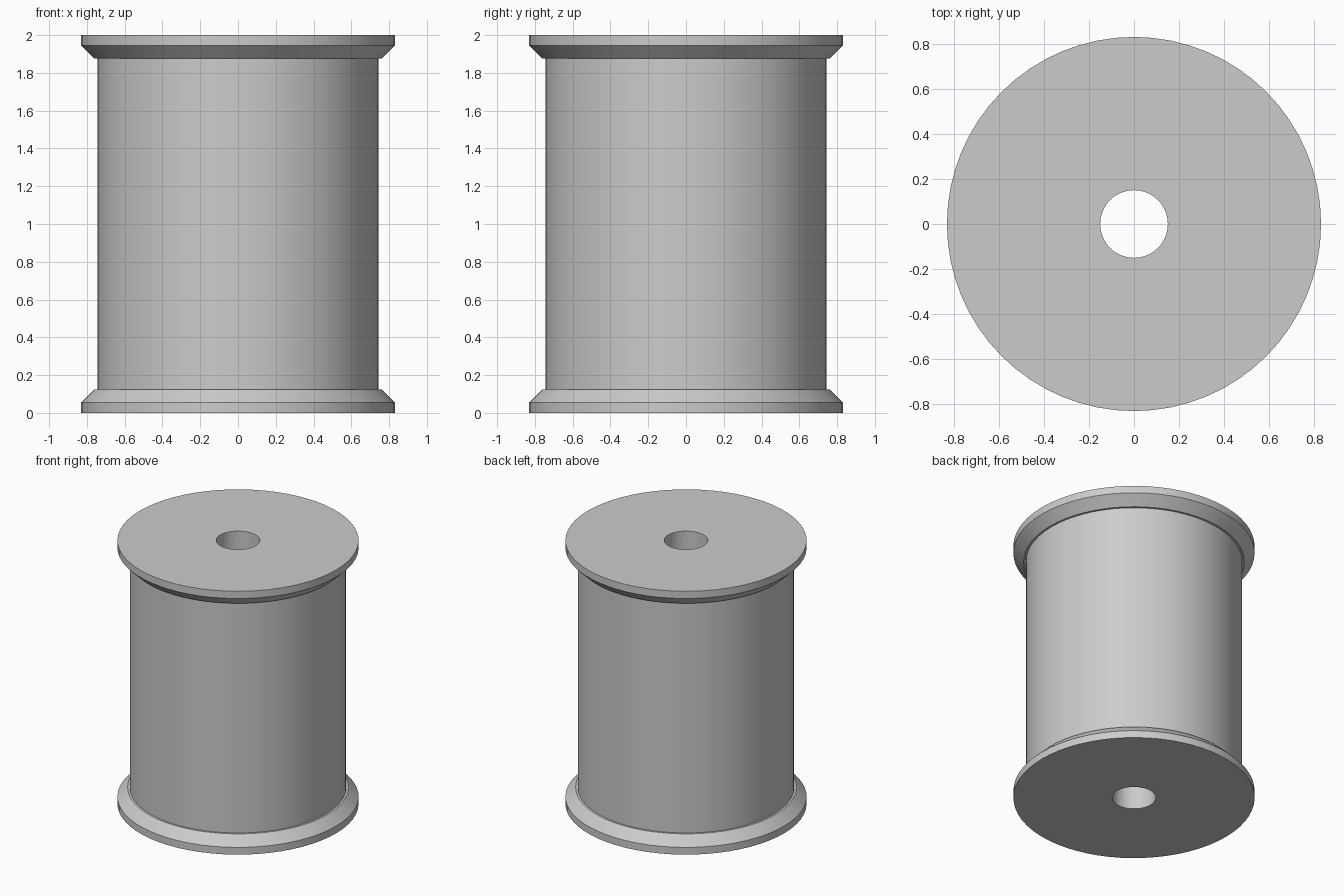
import bpy, bmesh, math

old = bpy.data.objects.get("Cube")
if old:
    bpy.data.objects.remove(old)

SIDES = 64
HEIGHT = 2.0
BORE = 0.15

grey = bpy.data.materials.new("plain grey")
grey.use_nodes = True
colour = (0.6, 0.6, 0.6, 1)
grey.diffuse_color = colour
grey.node_tree.nodes["Principled BSDF"].inputs["Base Color"].default_value = colour


def lathe(name, profile, closed=False):
    """Spin (radius, height) points around z."""
    bm = bmesh.new()
    rings = []
    for r, z in profile:
        rings.append([bm.verts.new((r * math.cos(i * math.tau / SIDES),
                                    r * math.sin(i * math.tau / SIDES), z))
                      for i in range(SIDES)])
    pairs = list(zip(rings, rings[1:]))
    if closed:
        pairs.append((rings[-1], rings[0]))
    for a, b in pairs:
        for i in range(SIDES):
            j = (i + 1) % SIDES
            bm.faces.new((a[i], a[j], b[j], b[i]))
    bmesh.ops.recalc_face_normals(bm, faces=bm.faces)
    mesh = bpy.data.meshes.new(name)
    bm.to_mesh(mesh)
    bm.free()
    mesh.materials.append(grey)
    obj = bpy.data.objects.new(name, mesh)
    bpy.context.collection.objects.link(obj)
    bpy.ops.object.select_all(action="DESELECT")
    obj.select_set(True)
    bpy.context.view_layer.objects.active = obj
    bpy.ops.object.shade_smooth_by_angle(angle=math.radians(30))
    return obj


# Chamfered end flanges, the top one mirrored from the bottom one
flange = [(BORE, 0), (0.83, 0), (0.83, 0.055), (0.76, 0.125), (BORE, 0.125)]
lathe("bottom_flange", flange, closed=True)
lathe("top_flange", [(r, HEIGHT - z) for r, z in flange], closed=True)

# Wound body between the flanges, with the bore running through it
low, high = 0.125, HEIGHT - 0.125
lathe("spool_body", [(BORE, low), (0.745, low), (0.745, high), (BORE, high)], closed=True)
